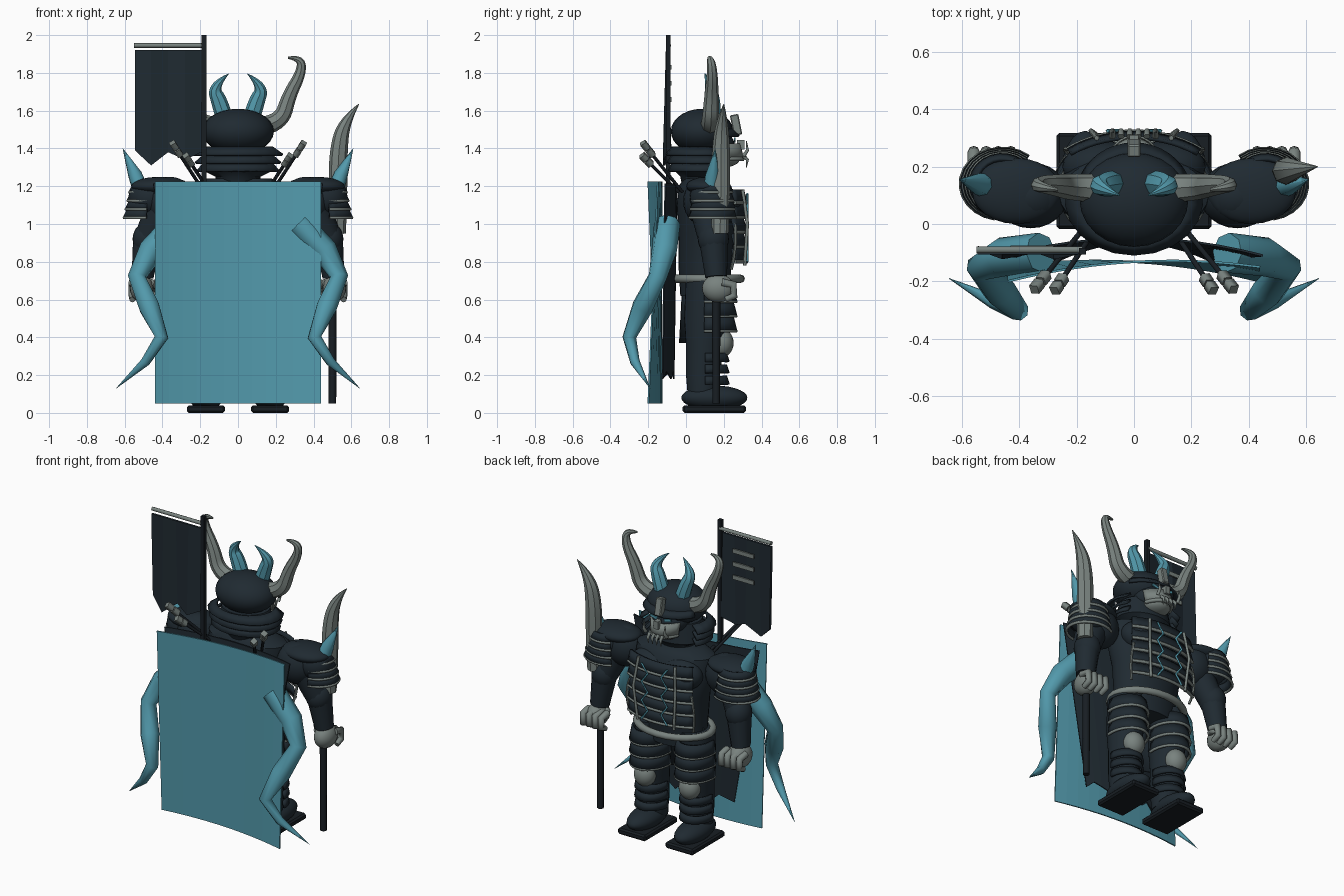
import bpy, math
from mathutils import Vector

if "Cube" in bpy.data.objects:
    bpy.data.objects.remove(bpy.data.objects["Cube"])


def material(name, rgb):
    m = bpy.data.materials.new(name)
    m.use_nodes = True
    m.diffuse_color = (*rgb, 1)
    m.node_tree.nodes["Principled BSDF"].inputs["Base Color"].default_value = (*rgb, 1)
    return m


NAVY = material("dark navy", (0.014, 0.023, 0.031))
BLACK = material("near black", (0.009, 0.013, 0.017))
BLUE = material("teal blue", (0.085, 0.32, 0.41))
BONE = material("bone grey", (0.19, 0.225, 0.212))
SIDES = ((1, "left"), (-1, "right"))


def finish(o, mat, smooth=True):
    o.data.materials.clear()
    o.data.materials.append(mat)
    bpy.ops.object.select_all(action="DESELECT")
    o.select_set(True)
    bpy.context.view_layer.objects.active = o
    if smooth:
        bpy.ops.object.shade_smooth_by_angle(angle=math.radians(40))


def mesh(name, verts, faces, mat, thick=0, smooth=True):
    me = bpy.data.meshes.new(name)
    me.from_pydata(verts, [], faces)
    o = bpy.data.objects.new(name, me)
    bpy.context.collection.objects.link(o)
    finish(o, mat, smooth)
    if thick:
        mod = o.modifiers.new("thickness", "SOLIDIFY")
        mod.thickness, mod.offset = thick, 0


def ball(name, loc, size, mat):
    bpy.ops.mesh.primitive_uv_sphere_add(segments=24, ring_count=14, location=loc)
    o = bpy.context.object
    o.name, o.scale = name, size
    finish(o, mat)


def box(name, loc, size, mat, rot=(0, 0, 0), bevel=0):
    bpy.ops.mesh.primitive_cube_add(size=1, location=loc, rotation=rot)
    o = bpy.context.object
    o.name, o.scale = name, size
    bpy.ops.object.transform_apply(location=False, rotation=False)
    if bevel:
        o.modifiers.new("bevel", "BEVEL").width = bevel
    finish(o, mat, False)


def tube(name, pts, mat, curved=False, res=2, closed=False):
    """Tapered tube through points (x, y, z, radius)."""
    cu = bpy.data.curves.new(name, "CURVE")
    cu.dimensions, cu.bevel_depth, cu.bevel_resolution = "3D", 1, res
    cu.use_fill_caps, cu.resolution_u = True, 6
    sp = cu.splines.new("NURBS" if curved else "POLY")
    sp.points.add(len(pts) - 1)
    for p, (x, y, z, r) in zip(sp.points, pts):
        p.co, p.radius = (x, y, z, 1), r
    sp.use_cyclic_u = closed
    if curved:
        sp.use_endpoint_u, sp.order_u = True, 3
    o = bpy.data.objects.new(name, cu)
    bpy.context.collection.objects.link(o)
    finish(o, mat, False)
    bpy.ops.object.convert(target="MESH")
    finish(bpy.context.object, mat, curved)


def loft(name, rings, mat, n=28):
    """Closed body through flat ellipses (x, y, z, rx, ry)."""
    v = [(x + a * math.cos(2 * math.pi * i / n), y + b * math.sin(2 * math.pi * i / n), z)
         for x, y, z, a, b in rings for i in range(n)]
    f = [(k * n + i, k * n + (i + 1) % n, (k + 1) * n + (i + 1) % n, (k + 1) * n + i)
         for k in range(len(rings) - 1) for i in range(n)]
    f += [tuple(reversed(range(n))), tuple(range(len(v) - n, len(v)))]
    mesh(name, v, f, mat)


def arc(c, rx, ry, z, a0, a1, n=14):
    angles = [math.radians(a0 + (a1 - a0) * i / n) for i in range(n + 1)]
    return [(c[0] + rx * math.cos(t), c[1] + ry * math.sin(t), z) for t in angles]


def plate(name, c, top, low, a0, a1, rim=0.01, mat=NAVY):
    """Curved armour strip from top to low, each (z, rx, ry), with a corded rim."""
    lo, hi = (arc(c, r[1], r[2], r[0], a0, a1) for r in (low, top))
    k = len(lo)
    mesh(name, lo + hi, [(i, i + 1, k + i + 1, k + i) for i in range(k - 1)], mat, 0.014)
    if rim:
        tube(name + "_rim", [(*p, rim) for p in lo], BONE, res=1)


def sheet(name, low, high, y_of, mat, n=12):
    """Hanging cloth between two edges (half width, z, rag); y_of takes side and height."""
    v = [(half * t, y_of(t, f), z + rag * (i % 3))
         for f, (half, z, rag) in enumerate((low, high))
         for i in range(n + 1) for t in [2 * i / n - 1]]
    f = [(i, i + 1, n + 2 + i, n + 1 + i) for i in range(n)]
    mesh(name, v, f, mat, 0.008, False)


# Torso, collar and waist
loft("torso", [(0, .1, .62, .2, .13), (0, .1, .78, .21, .14), (0, .11, .95, .23, .15),
               (0, .11, 1.1, .27, .16), (0, .1, 1.2, .26, .14), (0, .09, 1.24, .18, .1)], NAVY)
loft("neck", [(0, .08, 1.2, .11, .1), (0, .08, 1.25, .12, .11),
              (0, .08, 1.28, .18, .14), (0, .08, 1.4, .15, .13)], NAVY)
belt = arc((0, .115), .245, .175, .71, 0, 345, 23)
tube("belt", [(*p, .022) for p in belt], BONE, closed=True)
plate("back_skirt", (0, .13), (.74, .2, .14), (.37, .23, .16), 185, 355, 0)

# Chest armour strips with ties
for k in range(5):
    z = .8 + k * .078
    plate(f"chest_strip_{k}", (0, .06), (z + .07, .345, .24), (z, .36, .26), 50, 130)
for s, side in SIDES:
    ball(side + "_chest", (s * .11, .2, 1.1), (.14, .09, .1), NAVY)
    tube(side + "_chest_cord", [(s * (.07 + .022 * (-1) ** k), .325, .8 + .06 * k, .007)
                                for k in range(7)], BLUE, res=0)
    tube(side + "_chest_tie", [(s * .13, .3, 1.18, .009), (s * .15, .325, 1.0, .009),
                               (s * .13, .31, .78, .009)], BONE, res=1)
    tube(side + "_side_loop", [(s * .22, .26, 1.0, .008), (s * .26, .27, .88, .008),
                               (s * .22, .24, .76, .008)], BONE, True, res=1)

# Helmet, neck guard and face
ball("helmet", (0, .085, 1.49), (.19, .165, .12), NAVY)
for k in range(3):
    z = 1.365 - k * .043
    plate(f"neck_guard_{k}", (0, .08), (z + .04, .18, .15),
          (z, .237 - k * .011, .185 - k * .007), 150, 390, 0)
plate("helmet_brim", (0, .09), (1.5, .18, .15), (1.465, .2, .19), 25, 155, 0)
ball("face", (0, .15, 1.41), (.12, .11, .09), NAVY)
box("crest", (0, .265, 1.525), (.045, .045, .11), BONE, (.2, 0, 0), .005)
plate("mask", (0, .15), (1.425, .11, .13), (1.345, .1, .15), 25, 155, .012, BONE)
ball("jaw", (0, .2, 1.345), (.085, .085, .045), BONE)
box("mask_nose", (0, .29, 1.42), (.03, .04, .05), BONE)
for i in range(6):
    x, tusk = (i - 2.5) * .03, i in (0, 5)
    tube(f"tooth_{i}", [(x, .305, 1.36, .012), (x, .325, 1.34 + .05 * tusk, .01),
                        (x, .32, 1.3 + .14 * tusk, .002)], BONE, res=1)
for s, side in SIDES:
    box(side + "_eye", (s * .05, .258, 1.445), (.05, .009, .016), BLUE, (0, -s * .25, 0))
    tube(side + "_great_horn", [(s * .14, .125, 1.52, .05), (s * .23, .13, 1.54, .046),
                                (s * .27, .135, 1.68, .038), (s * .335, .14, 1.8, .028),
                                (s * .335, .13, 1.88, .02), (s * .265, .12, 1.88, .006)], BONE, True)
    tube(side + "_small_horn", [(s * .075, .14, 1.57, .045), (s * .095, .14, 1.64, .045),
                                (s * .135, .13, 1.73, .03), (s * .05, .1, 1.795, .002)], BLUE, True)

# Arms, shoulder armour and fists
for s, side in SIDES:
    ball(side + "_shoulder", (s * .36, .1, 1.12), (.13, .115, .13), NAVY)
    ball(side + "_shoulder_cap", (s * .46, .13, 1.14), (.12, .11, .105), NAVY)
    ball(side + "_shoulder_top", (s * .41, .115, 1.2), (.155, .115, .05), NAVY)
    tube(side + "_upper_arm", [(s * .39, .1, 1.12, .09), (s * .475, .14, .92, .075)], NAVY, res=4)
    ball(side + "_elbow", (s * .48, .145, .92), (.078, .082, .09), NAVY)
    tube(side + "_forearm", [(s * .48, .145, .92, .076), (s * .505, .16, .72, .058)], NAVY, res=4)
    for k in range(4):
        z = 1.168 - k * .045
        a = (-80, 130) if s > 0 else (260, 50)
        plate(f"{side}_shoulder_plate_{k}", (s * .46, .14), (z + .047, .09 + k * .01, .085 + k * .008),
              (z, .113 + k * .01, .103 + k * .006), *a, .009)
    tube(side + "_shoulder_spike", [(s * .5, .13, 1.14, .045), (s * .545, .14, 1.26, .038),
                                    (s * .61, .155, 1.4, .001)], BLUE)
    ball(side + "_palm", (s * .51, .17, .66), (.062, .085, .075), BONE)
    for k in range(4):
        x = s * (.43 + k * .043)
        tube(f"{side}_finger_{k}", [(x, .19, .69, .022), (x, .25, .68, .022),
                                    (x, .255, .62, .02), (x, .21, .6, .016)], BONE)
    tube(side + "_thumb", [(s * .46, .15, .69, .02), (s * .43, .2, .67, .018),
                           (s * .44, .24, .65, .012)], BONE)

# Legs, thigh and shin armour, feet
for s, side in SIDES:
    x = s * .16
    loft(side + "_leg", [(x, .09, .08, .075, .08), (x, .09, .2, .085, .09), (x, .1, .36, .09, .1),
                         (x, .11, .5, .105, .12), (x, .11, .72, .1, .11)], NAVY)
    for k in range(3):
        z = .59 - k * .078
        plate(f"{side}_thigh_plate_{k}", (x, .12), (z + .078, .105, .125),
              (z, .117, .145), -10, 190, .009)
    ball(side + "_knee", (x, .19, .37), (.068, .062, .075), BONE)
    for k in range(3):
        z = .27 - k * .06
        plate(f"{side}_shin_plate_{k}", (x, .1), (z + .045, .095, .11), (z, .1, .125), 0, 180, 0)
    ball(side + "_shoe", (s * .17, .15, .08), (.088, .175, .065), NAVY)
    box(side + "_sole", (s * .17, .15, .02), (.2, .335, .04), BLACK, bevel=.01)

# Capes: the outer one twists, the inner one narrows to a ragged hem
sheet("outer_cape", (.44, .05, 0), (.44, 1.225, 0),
      lambda t, f: -.132 - .043 * t * t + .025 * t * (2 * f - 1), BLUE)
sheet("inner_cape", (.26, .18, .02), (.45, 1.215, 0),
      lambda t, f: -.05 - .015 * (1 - f) - .06 * t * t, NAVY)

# Claw limbs behind the shoulders
for s, side in SIDES:
    tube(side + "_claw_limb", [(s * .325, -.1, 1.0, .07), (s * .46, -.115, .86, .068),
                               (s * .535, -.15, .72, .05), (s * .47, -.23, .56, .058),
                               (s * .405, -.3, .4, .038), (s * .49, -.27, .27, .026),
                               (s * .645, -.19, .13, .001)], BLUE)

# Polearm
tube("polearm_shaft", [(.5, .16, .05, .02), (.5, .16, .97, .024)], BLACK)
tube("polearm_blade", [(.525, .18, .95, .046), (.53, .185, 1.15, .049), (.53, .185, 1.38, .049),
                       (.56, .19, 1.54, .034), (.64, .2, 1.635, .002)], BONE, True)

# Banner
box("banner_pole", (-.18, -.095, 1.55), (.024, .024, .9), BLACK)
tube("banner_bar", [(-.55, -.09, 1.945, .012), (-.18, -.09, 1.945, .012)], BONE)
hem = [(-.545, 1.39), (-.46, 1.31), (-.37, 1.38), (-.28, 1.34), (-.195, 1.38)]
cloth = [(x, -.1 + .016 * (-1) ** i * low, z if low else 1.92)
         for low in (1, 0) for i, (x, z) in enumerate(hem)]
mesh("banner_cloth", cloth, [(i, i + 1, i + 6, i + 5) for i in range(4)], NAVY, .014, False)
for k in range(3):
    box(f"banner_stripe_{k}", (-.355, -.08, 1.66 + k * .085), (.15, .009, .026), BONE)

# Sheathed weapons on the back
for s, side in SIDES:
    for k, (a, b) in enumerate((((.15, -.04, 1.17), (.275, -.23, 1.36)),
                                ((.18, -.02, 1.17), (.345, -.225, 1.425)))):
        p, q = (Vector((s * v[0], v[1], v[2])) for v in (a, b))
        tube(f"{side}_weapon_{k}", [(*p, .009), (*q, .009)], BLACK)
        for j, t in enumerate((.82, .96)):
            m, d = p.lerp(q, t), (q - p) * .06
            tube(f"{side}_weapon_grip_{k}_{j}", [(*(m - d), .023), (*(m + d), .023)], BONE, res=0)
